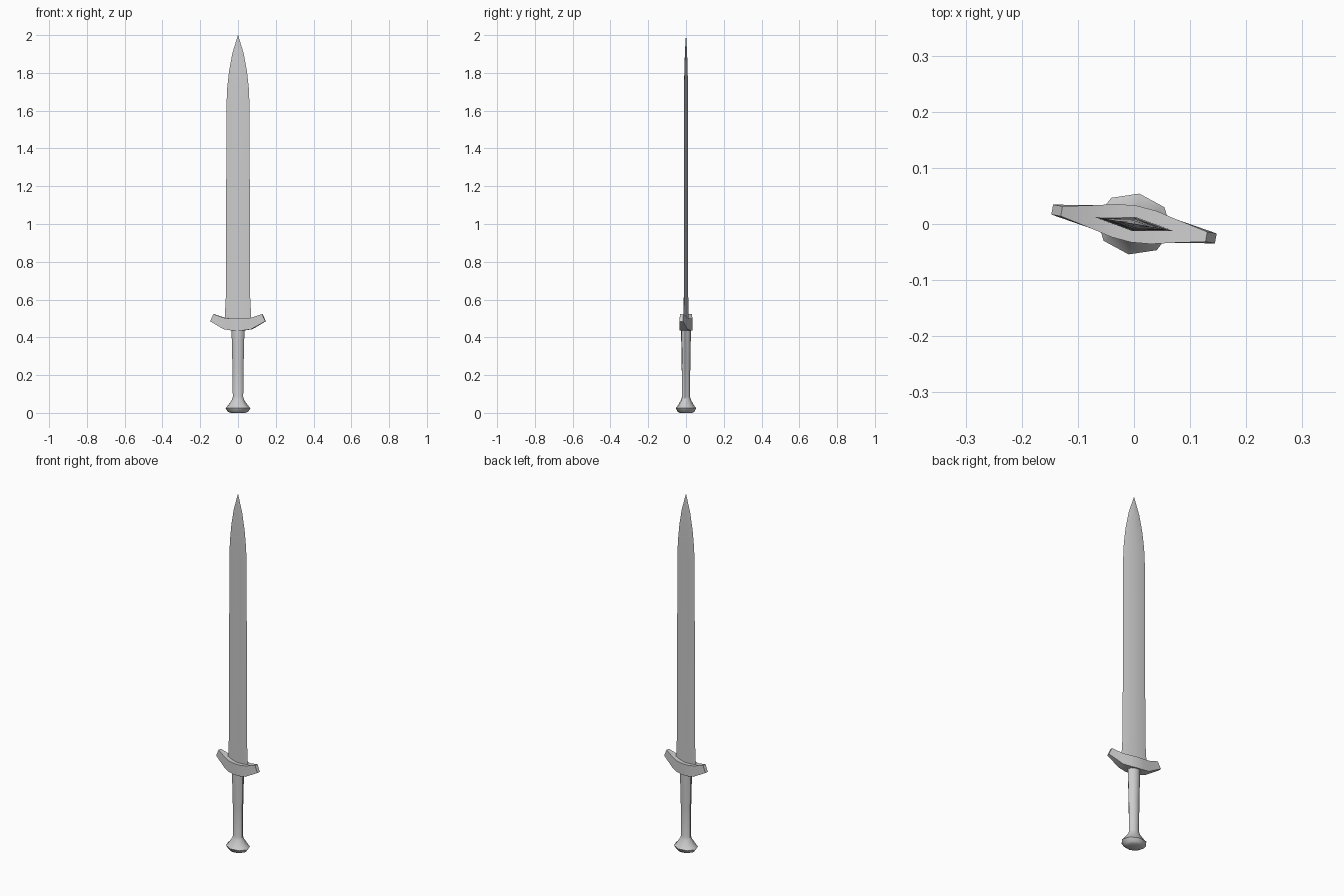
import bpy, bmesh, math

if "Cube" in bpy.data.objects:
    bpy.data.objects.remove(bpy.data.objects["Cube"])

YAW = math.radians(-10)  # whole sword is turned slightly about z


def loft(name, rings, angle):
    """Skin a list of equal-sized vertex rings and cap both ends."""
    bm = bmesh.new()
    vs = [[bm.verts.new(p) for p in r] for r in rings]
    n = len(vs[0])
    for a, b in zip(vs, vs[1:]):
        for i in range(n):
            j = (i + 1) % n
            bm.faces.new((a[i], a[j], b[j], b[i]))
    bm.faces.new(vs[0])
    bm.faces.new(vs[-1])
    bmesh.ops.remove_doubles(bm, verts=bm.verts, dist=0.0002)
    bmesh.ops.recalc_face_normals(bm, faces=bm.faces)
    mesh = bpy.data.meshes.new(name)
    bm.to_mesh(mesh)
    bm.free()
    ob = bpy.data.objects.new(name, mesh)
    bpy.context.collection.objects.link(ob)
    ob.rotation_euler.z = YAW
    bpy.ops.object.select_all(action='DESELECT')
    ob.select_set(True)
    bpy.context.view_layer.objects.active = ob
    bpy.ops.object.shade_smooth_by_angle(angle=math.radians(angle))
    return ob


def oval(rx, ry, z, n):
    return [(rx * math.cos(math.tau * i / n), ry * math.sin(math.tau * i / n), z)
            for i in range(n)]


# Blade: diamond section (half width, half thickness, height)
blade = [(.071, .013, .48), (.070, .013, .53), (.065, .012, .62), (.062, .011, 1.63),
         (.058, .0105, 1.72), (.048, .009, 1.81), (.030, .006, 1.905), (.0005, .0005, 2.0)]
loft("blade", [oval(w, t, z, 4) for w, t, z in blade], 35)

# Grip and flared pommel: octagonal section
handle = [(.040, .035, 0), (.055, .046, .007), (.068, .055, .025), (.058, .047, .034),
          (.033, .027, .068), (.028, .022, .085), (.030, .023, .25), (.035, .027, .45)]
loft("grip_and_pommel", [oval(rx, ry, z, 8) for rx, ry, z in handle], 50)

# Crossguard: half stations (top x, top z, bottom x, bottom z, half depth), mirrored
half = [(0, .499, 0, .436, .033), (.035, .499, .035, .437, .030),
        (.074, .504, .074, .443, .021), (.131, .523, .148, .485, .009)]
stations = [(-a, b, -c, d, y) for a, b, c, d, y in half[:0:-1]] + half
loft("crossguard", [[(xt, -y, zt), (xt, y, zt), (xb, y, zb), (xb, -y, zb)]
                    for xt, zt, xb, zb, y in stations], 30)
